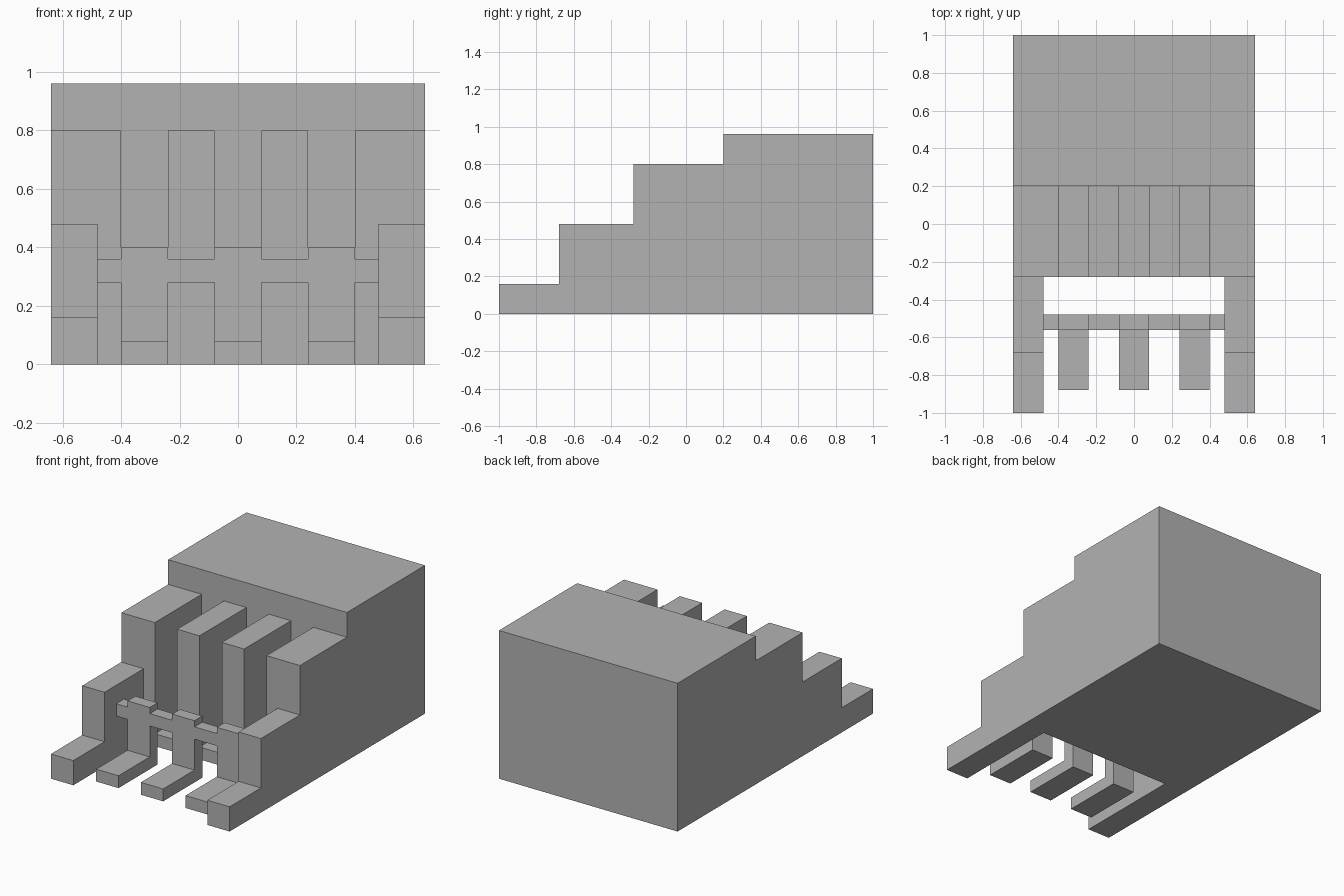
import bpy
import bmesh
from mathutils import Vector

cube = bpy.data.objects.get("Cube")
if cube:
    bpy.data.objects.remove(cube, do_unlink=True)

# One plain grey for everything
GREY = (0.45, 0.45, 0.45, 1.0)
grey = bpy.data.materials.new("plain grey")
grey.use_nodes = True
grey.diffuse_color = GREY
grey.node_tree.nodes["Principled BSDF"].inputs["Base Color"].default_value = GREY


def prism(name, points, push):
    """Extrude a closed outline of 3D points along the vector push."""
    bm = bmesh.new()
    face = bm.faces.new([bm.verts.new(p) for p in points])
    top = bmesh.ops.extrude_face_region(bm, geom=[face])
    moved = [g for g in top["geom"] if isinstance(g, bmesh.types.BMVert)]
    bmesh.ops.translate(bm, verts=moved, vec=Vector(push))
    # Close the start cap if the extrusion dropped it
    if any(e.is_boundary for e in bm.edges):
        bmesh.ops.holes_fill(bm, edges=[e for e in bm.edges if e.is_boundary])
    bmesh.ops.recalc_face_normals(bm, faces=bm.faces)
    mesh = bpy.data.meshes.new(name)
    bm.to_mesh(mesh)
    bm.free()
    mesh.materials.append(grey)
    obj = bpy.data.objects.new(name, mesh)
    bpy.context.collection.objects.link(obj)
    return obj


def box(name, x, y, z):
    base = [(x[0], y[0], z[0]), (x[1], y[0], z[0]), (x[1], y[1], z[0]), (x[0], y[1], z[0])]
    return prism(name, base, (0, 0, z[1] - z[0]))


def cut(target, cutter):
    cutter.hide_render = True
    mod = target.modifiers.new("cut", 'BOOLEAN')
    mod.operation = 'DIFFERENCE'
    mod.solver = 'EXACT'
    mod.object = cutter
    bpy.context.view_layer.objects.active = target
    bpy.ops.object.modifier_apply(modifier=mod.name)
    bpy.data.objects.remove(cutter, do_unlink=True)


HALF = 0.64
RAIL = 0.48                   # inner face of the side rails
CENTRES = (-0.32, 0.0, 0.32)  # shared by slots and posts
W = 0.08                      # half width of a slot or post

# Stepped body: side profile extruded over the full width
steps = [(-1, 0), (1, 0), (1, 0.96), (0.2, 0.96), (0.2, 0.8), (-0.28, 0.8),
         (-0.28, 0.48), (-0.68, 0.48), (-0.68, 0.16), (-1, 0.16)]
body = prism("stepped_body", [(-HALF, y, z) for y, z in steps], (2 * HALF, 0, 0))

# Open bay between the side rails
cut(body, box("bay_cutter", (-RAIL, RAIL), (-1.2, -0.28), (-0.2, 1.2)))

# Three slots that leave four uprights and a low floor
for c in CENTRES:
    cut(body, box("slot_cutter", (c - W, c + W), (-0.4, 0.2), (0.08, 0.9)))

# Rack: crossbar and posts as one front outline
upper, lower = [(-RAIL, 0.36)], [(-RAIL, 0.28)]
for c in CENTRES:
    upper += [(c - W, 0.36), (c - W, 0.4), (c + W, 0.4), (c + W, 0.36)]
    lower += [(c - W, 0.28), (c - W, 0), (c + W, 0), (c + W, 0.28)]
upper.append((RAIL, 0.36))
lower.append((RAIL, 0.28))
outline = lower + upper[::-1]
prism("rack", [(x, -0.56, z) for x, z in outline], (0, 0.08, 0))

# A flat foot in front of each post
for side, c in zip(("right", "middle", "left"), CENTRES):
    box(side + "_foot", (c - W, c + W), (-0.88, -0.56), (0, 0.08))
